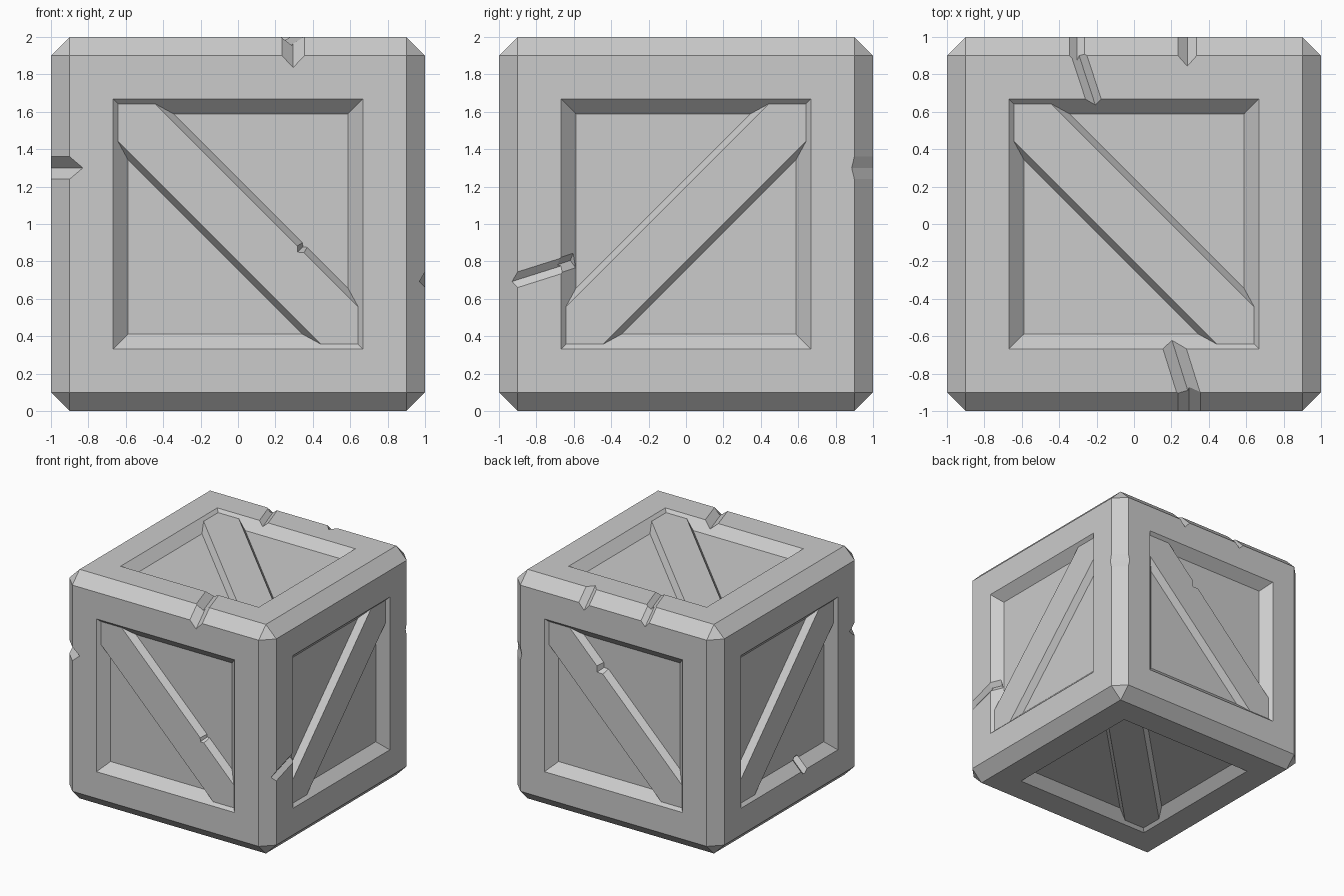
import bpy, bmesh
from mathutils import Vector, Matrix

old = bpy.data.objects.get("Cube")
if old:
    bpy.data.objects.remove(old, do_unlink=True)

grey = bpy.data.materials.new("plain grey")
grey.use_nodes = True
grey.diffuse_color = (0.6, 0.6, 0.6, 1)
grey.node_tree.nodes["Principled BSDF"].inputs["Base Color"].default_value = grey.diffuse_color

MID = Vector((0, 0, 1))          # centre of the crate
X, Y, Z = (Vector(a) for a in ((1, 0, 0), (0, 1, 0), (0, 0, 1)))
HOLE, WALL, PLANK_DEPTH = 0.667, 0.08, 0.025


def make_object(name, bm):
    bmesh.ops.recalc_face_normals(bm, faces=bm.faces)
    mesh = bpy.data.meshes.new(name)
    bm.to_mesh(mesh)
    bm.free()
    mesh.materials.append(grey)
    obj = bpy.data.objects.new(name, mesh)
    bpy.context.collection.objects.link(obj)
    return obj


def groove(target, start, end, normal, half_width, depth):
    """Cut a V groove along a straight line on the surface."""
    a, b = Vector(start), Vector(end)
    n = Vector(normal).normalized()
    along = (b - a).normalized()
    n = (n - along * n.dot(along)).normalized()
    side = n.cross(along)
    bm = bmesh.new()
    ring = [side * half_width, n * depth, -side * half_width, -n * depth]
    first = [bm.verts.new(a + r) for r in ring]
    last = [bm.verts.new(b + r) for r in ring]
    bm.faces.new(first)
    bm.faces.new(last)
    for i in range(4):
        j = (i + 1) % 4
        bm.faces.new((first[i], first[j], last[j], last[i]))
    cutter = make_object("groove_cutter", bm)
    cutter.hide_render = True
    mod = target.modifiers.new("groove", 'BOOLEAN')
    mod.operation, mod.solver, mod.object = 'DIFFERENCE', 'EXACT', cutter
    bpy.context.view_layer.objects.active = target
    bpy.ops.object.modifier_apply(modifier=mod.name)
    bpy.data.objects.remove(cutter, do_unlink=True)


def chip(target, centre, along, normal, half_width, depth, reach=0.2):
    """Short groove centred on a point."""
    c, d = Vector(centre), Vector(along).normalized() * reach
    groove(target, c - d, c + d, normal, half_width, depth)


# Crate body: chamfered cube with a recessed panel on every side
bm = bmesh.new()
bmesh.ops.create_cube(bm, size=2, matrix=Matrix.Translation(MID))
bmesh.ops.bevel(bm, geom=bm.edges[:], offset=0.1, segments=1, affect='EDGES')
sides = [f for f in bm.faces if f.calc_area() > 1]
bmesh.ops.inset_individual(bm, faces=sides, thickness=0.9 - HOLE, use_even_offset=True)
bmesh.ops.inset_individual(bm, faces=sides, thickness=WALL, depth=-WALL,
                           use_even_offset=True)
body = make_object("crate_body", bm)


# Diagonal planks with sloped sides
def plank(name, n, v):
    u = v.cross(n)
    bm = bmesh.new()
    rings = []
    for depth, spread in ((PLANK_DEPTH, 0.2), (WALL + 0.005, 0.25)):
        e = HOLE - depth + 0.002
        k = e - spread
        outline = ((-e, e), (-k, e), (e, -k), (e, -e), (k, -e), (-e, k))
        rings.append([bm.verts.new(MID + u * p + v * q + n * (1 - depth))
                      for p, q in outline])
    for r in rings:
        bm.faces.new(r)
    for i in range(6):
        j = (i + 1) % 6
        bm.faces.new((rings[0][i], rings[0][j], rings[1][j], rings[1][i]))
    return make_object(name + "_plank", bm)


front = plank("front", -Y, Z)
back = plank("back", Y, Z)
plank("left", X, Y)
plank("right", -X, -Y)
plank("top", Z, Y)
plank("bottom", -Z, -Y)

# Cracks across the top rim
chip(body, (0.295, -0.95, 1.95), (0, 1, 1), (0, -1, 1), 0.06, 0.045)
groove(body, (0.3, -0.93, 2), (0.19, -0.58, 2), Z, 0.06, 0.045)
chip(body, (-0.305, 0.95, 1.95), (0, -1, 1), (0, 1, 1), 0.04, 0.03)
groove(body, (-0.3, 0.92, 2), (-0.195, 0.6, 2), Z, 0.04, 0.03)
chip(body, (0.285, 0.95, 1.95), (0, -1, 1), (0, 1, 1), 0.05, 0.04)

# Chips on two upright edges, the second one shallow
chip(body, (-0.95, -0.95, 1.3), (1, -1, 0), (-1, -1, 0), 0.06, 0.05)
chip(body, (0.95, 0.95, 1.3), (1, -1, 0), (1, 1, 0), 0.06, 0.01)

# Crack on one side rim, running down into its panel
groove(body, (1, -0.97, 0.68), (1, -0.56, 0.81), X, 0.04, 0.03)
groove(body, (1.02, -0.687, 0.775), (0.93, -0.597, 0.805), (1, 1, 0), 0.04, 0.03)

# Chip in the lower panel wall of the other side
chip(body, (-0.96, -0.2, 0.373), (1, 0, 1), (-1, 0, 1), 0.04, 0.03, 0.075)

# Nicks in the front and back planks
chip(front, (0.345, -0.955, 0.875), (1, 2, 1), (1, -1, 1), 0.025, 0.018, 0.1)
chip(back, (0.14, 0.955, 1.36), (-1, -2, 1), (-1, 1, 1), 0.04, 0.03, 0.1)
